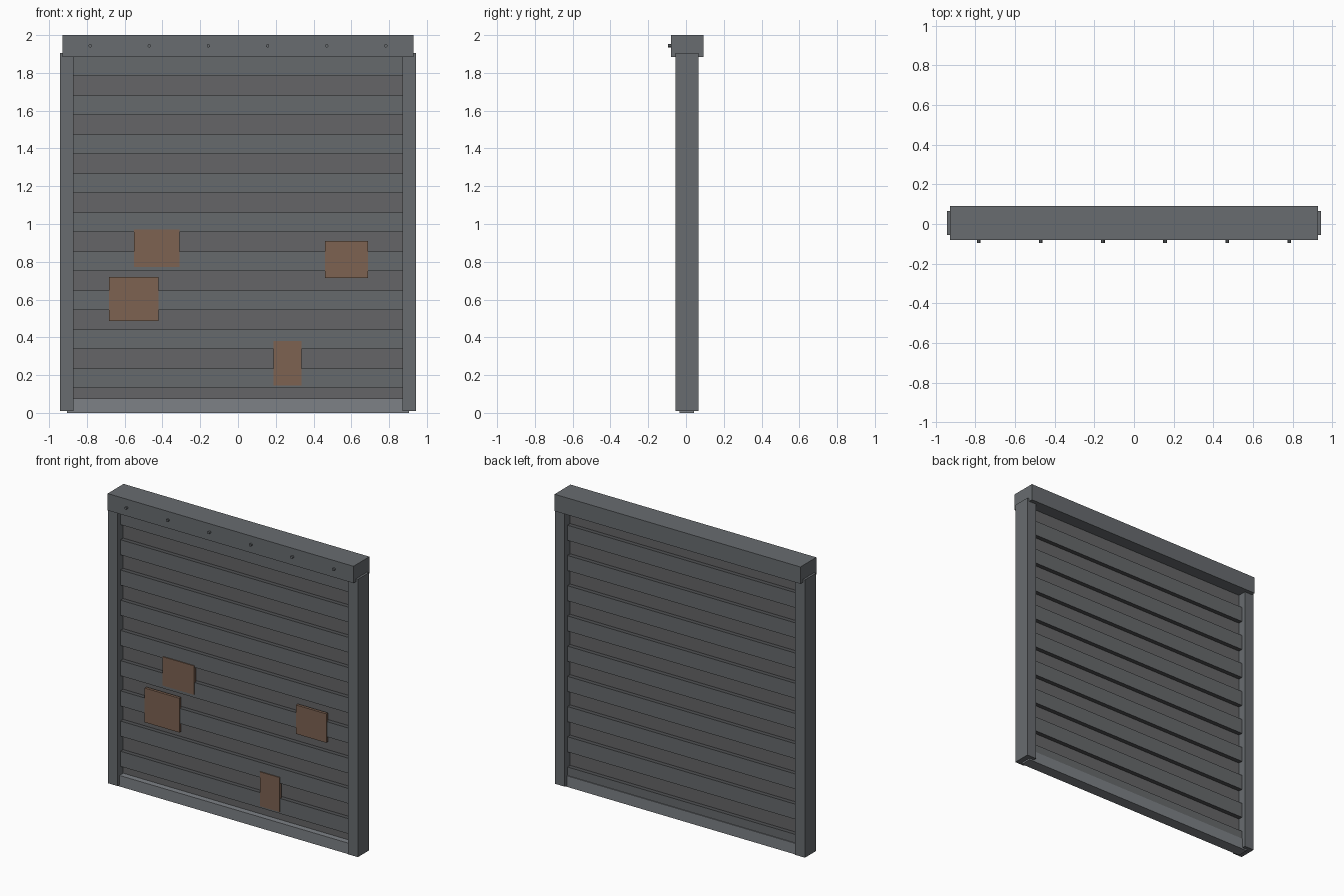
import bpy
import bmesh
from mathutils import Matrix, Vector
from math import radians

if "Cube" in bpy.data.objects:
    bpy.data.objects.remove(bpy.data.objects["Cube"])


def paint(name, r, g, b):
    mat = bpy.data.materials.new(name)
    mat.diffuse_color = (r, g, b, 1)
    mat.use_nodes = True
    mat.node_tree.nodes["Principled BSDF"].inputs["Base Color"].default_value = mat.diffuse_color
    return mat


steel = paint("steel", 0.138, 0.150, 0.160)
slat_face = paint("slat_face", 0.134, 0.143, 0.150)
slat_recess = paint("slat_recess", 0.130, 0.130, 0.135)
slat_ledge = paint("slat_ledge", 0.080, 0.082, 0.086)
bar_steel = paint("bar_steel", 0.205, 0.220, 0.237)
rust = paint("rust", 0.205, 0.122, 0.083)


def make_object(name, bm, *materials):
    mesh = bpy.data.meshes.new(name)
    bm.to_mesh(mesh)
    bm.free()
    obj = bpy.data.objects.new(name, mesh)
    bpy.context.collection.objects.link(obj)
    for mat in materials:
        mesh.materials.append(mat)
    return obj


def add_box(bm, x, y, z):
    """Add a box from (min, max) pairs on each axis; return its faces."""
    size = Vector((x[1] - x[0], y[1] - y[0], z[1] - z[0]))
    centre = Vector((sum(x), sum(y), sum(z))) / 2
    verts = bmesh.ops.create_cube(
        bm, size=1, matrix=Matrix.Translation(centre) @ Matrix.Diagonal(size.to_4d()))["verts"]
    return {f for v in verts for f in v.link_faces}


def box(name, x, y, z, material):
    bm = bmesh.new()
    add_box(bm, x, y, z)
    return make_object(name, bm, material)


# Header housing and side rails
box("header_housing", (-0.928, 0.928), (-0.08, 0.092), (1.885, 2.0), steel)
for side, label in ((-1, "left"), (1, "right")):
    box(label + "_rail", sorted((side * 0.87, side * 0.943)), (-0.055, 0.065), (0.01, 1.905), steel)

# Bottom bar of the shutter
box("bottom_bar", (-0.905, 0.905), (-0.035, 0.042), (0.0, 0.075), bar_steel)

# Corrugated shutter: slats alternate between a back and a forward position
BAND, START, COUNT = 0.1031, 0.133, 17
FRONT, DEPTH, THICK = -0.025, 0.030, 0.031
levels = [0.04] + [START + BAND * i for i in range(COUNT + 1)] + [1.95]
bm = bmesh.new()
for i, (z0, z1) in enumerate(zip(levels, levels[1:])):
    forward = i % 2 == 1
    y = FRONT if forward else FRONT + DEPTH
    for face in add_box(bm, (-0.9, 0.9), (y, y + THICK), (z0, z1)):
        face.normal_update()
        # raised side, recessed side, or ledge between slats
        if abs(face.normal.y) < 0.5:
            face.material_index = 2
        else:
            face.material_index = 0 if (face.normal.y < 0) == forward else 1
make_object("corrugated_shutter", bm, slat_face, slat_recess, slat_ledge)

# Rusted patches on the shutter
patches = [((-0.55, -0.31), (0.773, 0.970)), ((-0.683, -0.42), (0.486, 0.720)),
           ((0.46, 0.688), (0.713, 0.910)), ((0.187, 0.335), (0.146, 0.381))]
for i, (x, z) in enumerate(patches):
    box(f"rust_patch_{i + 1}", x, (-0.031, -0.012), z, rust)

# Row of bolts on the header
for i in range(6):
    bm = bmesh.new()
    place = Matrix.Translation((-0.783 + i * 0.3132, -0.083, 1.943)) @ Matrix.Rotation(radians(90), 4, "X")
    bmesh.ops.create_cone(bm, cap_ends=True, segments=8, radius1=0.009, radius2=0.009,
                          depth=0.024, matrix=place)
    make_object(f"header_bolt_{i + 1}", bm, steel)
